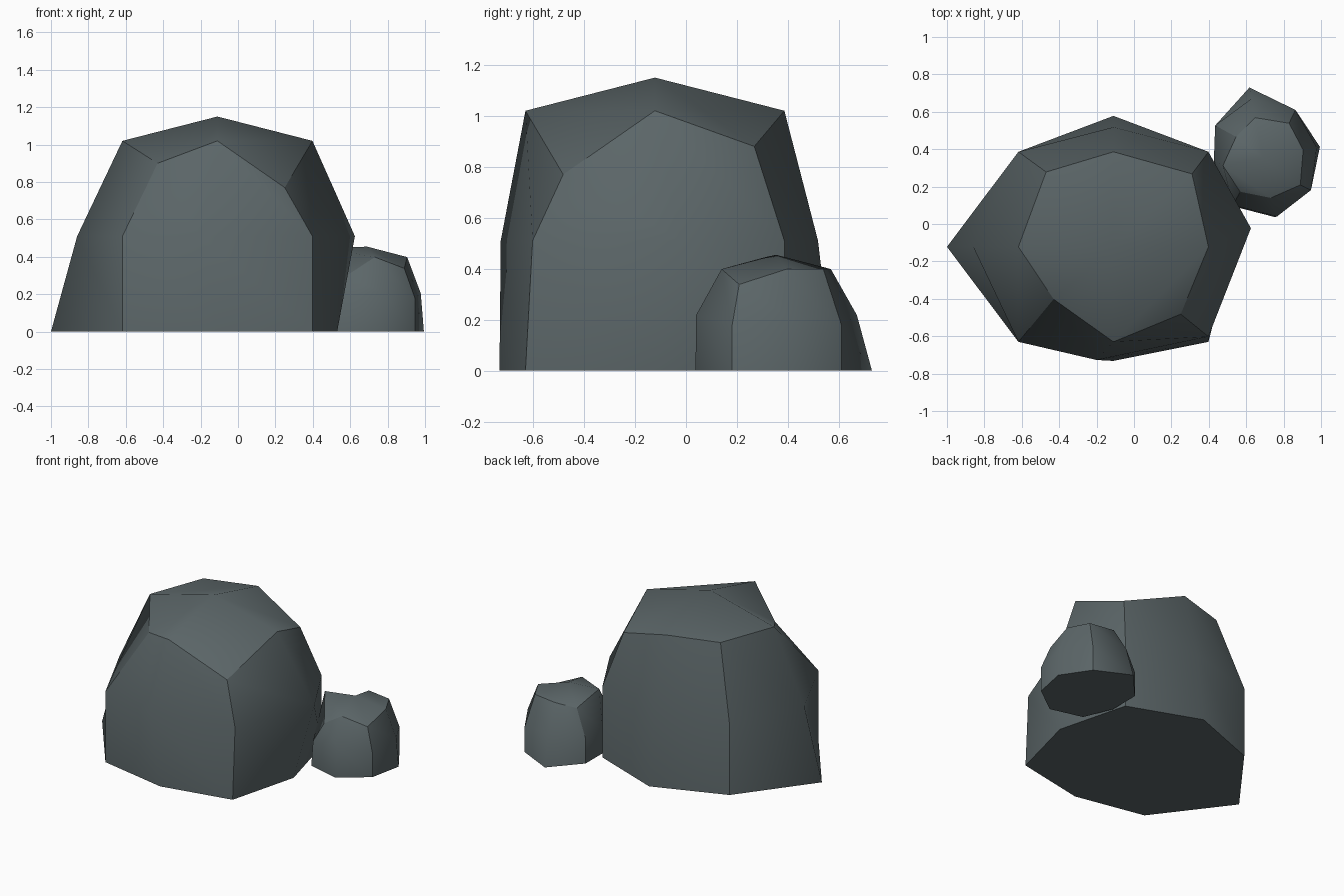
import bpy
import bmesh
import math
from mathutils import Matrix, Vector

cube = bpy.data.objects.get("Cube")
if cube:
    bpy.data.objects.remove(cube, do_unlink=True)

# Slate stone material
stone = bpy.data.materials.new("slate_grey")
stone.use_nodes = True
colour = (0.105, 0.132, 0.138, 1)
stone.diffuse_color = colour
stone.node_tree.nodes["Principled BSDF"].inputs["Base Color"].default_value = colour
stone.node_tree.nodes["Principled BSDF"].inputs["Roughness"].default_value = 0.9

HALF = 0.508   # half width of the block
MID = 0.51     # height of the waist

# Chipped corners and bulging sides, keyed by place on the block (x, y, z sign)
CHIPS = {
    (0, 0, 1): (0, 0, 1.15),
    (-1, -1, 1): (-0.32, -0.28, 0.9),
    (1, -1, 1): (0.36, -0.36, 0.77),
    (1, 1, 1): (0.42, 0.39, 0.88),
    (-1, 1, 1): (-0.36, 0.4, 1.02),
    (1, 0, 0): (0.735, 0.1, MID),
    (-1, 0, 0): (-0.75, 0, MID),
    (0, 1, 0): (0, 0.64, MID),
    (0, -1, 0): (-0.09, -0.605, MID),
    (1, -1, 0): (HALF, -0.48, MID),
    (1, 0, -1): (0.64, 0, 0),
    (-1, 0, -1): (-0.89, 0, 0),
    (0, 1, -1): (0, 0.7, 0),
    (0, -1, -1): (0, -0.61, 0),
}

# The small rock bulges higher up and has one raised rim point
SMALL_CHIPS = {
    (0, -1, 1): (0, -HALF, 1.13),
    (1, 0, 0): (0.75, 0.03, 0.6),
    (-1, 0, 0): (-0.75, 0, 0.6),
    (0, 1, 0): (0, 0.68, 0.57),
    (1, 0, -1): (0.75, 0, 0),
    (0, 1, -1): (0, 0.72, 0),
}


def rock(name, centre, turn, scale, sink, own_chips):
    """A block split once per edge, chipped, turned, and settled into the ground."""
    bm = bmesh.new()
    bmesh.ops.create_cube(bm, size=2)
    bmesh.ops.subdivide_edges(bm, edges=bm.edges[:], cuts=1, use_grid_fill=True)
    # Only the block's own edges stay crisp; each side is smooth
    for e in bm.edges:
        middle = (e.verts[0].co + e.verts[1].co) / 2
        e.smooth = sum(abs(c) > 0.9 for c in middle) < 2
    for f in bm.faces:
        f.smooth = True

    chips = {**CHIPS, **own_chips}
    spin = Matrix.Rotation(math.radians(turn), 3, "Z")
    for v in bm.verts:
        x, y, z = key = tuple(round(c) for c in v.co)
        plain = (x * HALF, y * HALF, (z + 1) * MID)
        p = spin @ Vector(chips.get(key, plain)) * scale
        p.z = max(p.z - sink, 0)
        v.co = p + Vector((*centre, 0))
    bmesh.ops.recalc_face_normals(bm, faces=bm.faces[:])
    mesh = bpy.data.meshes.new(name)
    bm.to_mesh(mesh)
    bm.free()
    mesh.materials.append(stone)
    obj = bpy.data.objects.new(name, mesh)
    bpy.context.collection.objects.link(obj)


rock("large_rock", (-0.11, -0.122), 0, 1, 0, {})
rock("small_rock", (0.69, 0.354), -79, 0.43, 0.04, SMALL_CHIPS)
